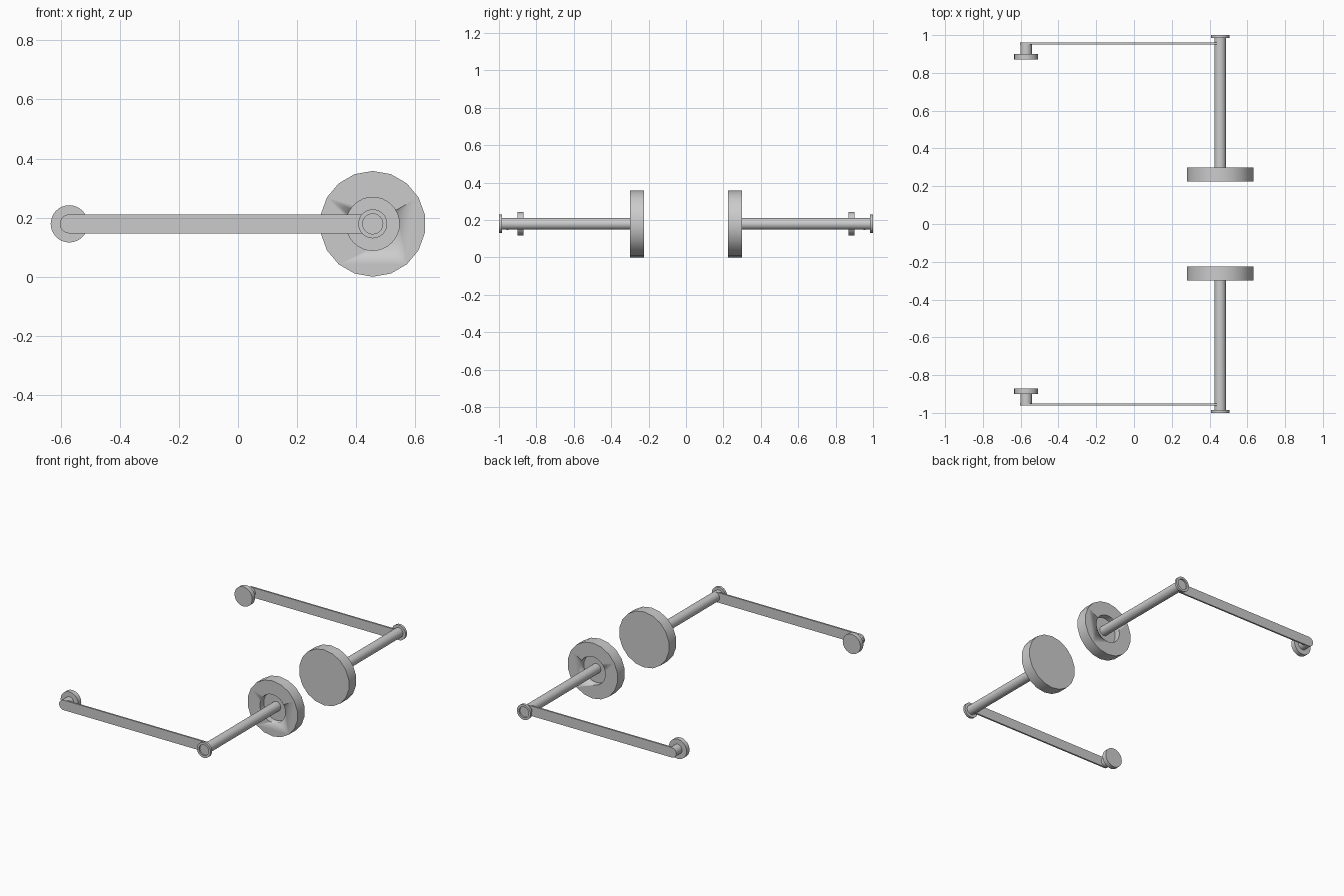
import bpy, math

if "Cube" in bpy.data.objects:
    bpy.data.objects.remove(bpy.data.objects["Cube"])

ZC = 0.179      # common axis height
XW = 0.456      # wheel / axle axis
XK = -0.571     # knob axis


def finish(name, verts, faces, mirror=True):
    me = bpy.data.meshes.new(name)
    me.from_pydata(verts, [], faces)
    ob = bpy.data.objects.new(name, me)
    bpy.context.collection.objects.link(ob)
    bpy.ops.object.select_all(action='DESELECT')
    ob.select_set(True)
    bpy.context.view_layer.objects.active = ob
    bpy.ops.object.mode_set(mode='EDIT')
    bpy.ops.mesh.select_all(action='SELECT')
    bpy.ops.mesh.normals_make_consistent(inside=False)
    bpy.ops.object.mode_set(mode='OBJECT')
    bpy.ops.object.shade_smooth_by_angle(angle=math.radians(35))
    if mirror:
        add_mirror(ob)
    return ob


def add_mirror(ob):
    m = ob.modifiers.new("mirror", 'MIRROR')
    m.use_axis = (False, True, False)
    m.use_mirror_merge = False


def lathe(name, x, profile, n=32, mirror=True):
    """Revolve (radius, y) pairs round a y-parallel axis, capping both ends."""
    verts, faces = [], []
    for r, y in profile:
        for i in range(n):
            a = 2 * math.pi * i / n
            verts.append((x + r * math.sin(a), y, ZC + r * math.cos(a)))
    for k in range(len(profile) - 1):
        for i in range(n):
            j = (i + 1) % n
            faces.append((k*n + i, k*n + j, (k+1)*n + j, (k+1)*n + i))
    faces.append(tuple(range(n)))
    faces.append(tuple(range((len(profile) - 1) * n, len(profile) * n)))
    return finish(name, verts, faces, mirror)


# Wheels: 18-sided discs with a round recess on the outward face
wheel = lathe("wheel", XW, [(0.179, -0.225), (0.179, -0.299)], 18, mirror=False)
cutter = lathe("recess_cutter", XW, [(0.09, -0.26), (0.09, -0.4)], 32, mirror=False)
cutter.hide_render = True
cutter.hide_viewport = False
b = wheel.modifiers.new("recess", 'BOOLEAN')
b.operation = 'DIFFERENCE'
b.object = cutter
b.solver = 'EXACT'
bpy.context.view_layer.objects.active = wheel
bpy.ops.object.modifier_apply(modifier="recess")
bpy.data.objects.remove(cutter)
add_mirror(wheel)

# Axles with a flanged, slightly dished end cap
lathe("axle", XW, [(0.031, -0.255), (0.031, -0.984), (0.049, -0.984),
                   (0.049, -1.0), (0.034, -1.0), (0.034, -0.99)])

# Arms: thin flat bars with a rounded far end
R = 0.032
outline = [(XW, ZC + R)]
for i in range(17):
    a = math.pi / 2 + math.pi * i / 16
    outline.append((XK + R * math.cos(a), ZC + R * math.sin(a)))
outline.append((XW, ZC - R))
n = len(outline)
verts = [(x, y, z) for y in (-0.949, -0.96) for x, z in outline]
faces = [tuple(range(n)), tuple(range(n, 2 * n))]
faces += [(i, (i + 1) % n, n + (i + 1) % n, n + i) for i in range(n)]
finish("arm", verts, faces)

# Knobs: short post and disc on the inner side of each arm
lathe("knob", XK, [(0.063, -0.87), (0.063, -0.9), (0.031, -0.9), (0.031, -0.955)])
